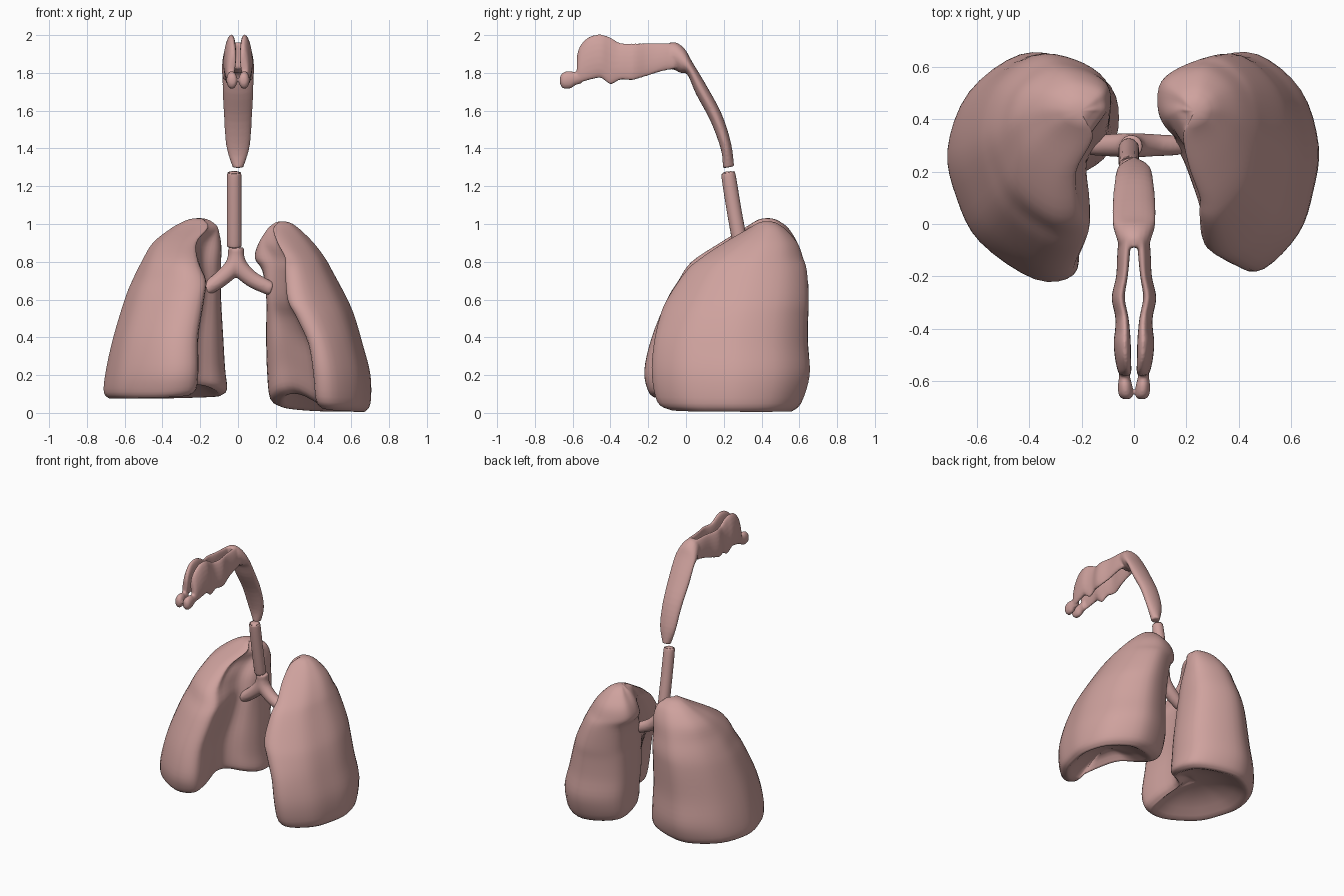
import bpy, bmesh, math
from mathutils import Vector

MAT = bpy.data.materials.new("tissue_pink")
MAT.diffuse_color = (0.62, 0.36, 0.34, 1)


def spline(pts, steps, closed=False):
    """Catmull-Rom through points of any dimension."""
    n, out = len(pts), []
    for i in range(n if closed else n - 1):
        if closed:
            p = [pts[(i + k) % n] for k in (-1, 0, 1, 2)]
        else:
            p = [pts[min(max(i + k, 0), n - 1)] for k in (-1, 0, 1, 2)]
        for s in range(steps):
            t = s / steps
            out.append(tuple(0.5 * (2 * b + (c - a) * t + (2 * a - 5 * b + 4 * c - d) * t * t
                                    + (3 * b - a - 3 * c + d) * t ** 3)
                             for a, b, c, d in zip(*p)))
    if not closed:
        out.append(tuple(pts[-1]))
    return out


def loft(bm, rings):
    """Skin a list of equal-length rings and close both ends."""
    vs = [[bm.verts.new(p) for p in r] for r in rings]
    n = len(vs[0])
    for a, b in zip(vs, vs[1:]):
        for i in range(n):
            bm.faces.new((a[i], a[(i + 1) % n], b[(i + 1) % n], b[i]))
    bm.faces.new(vs[0][::-1])
    bm.faces.new(vs[-1])


def finish(name, bm, voxel=0, smooth=0):
    bmesh.ops.recalc_face_normals(bm, faces=bm.faces[:])
    for f in bm.faces:
        f.smooth = True
    me = bpy.data.meshes.new(name)
    bm.to_mesh(me)
    bm.free()
    me.materials.append(MAT)
    ob = bpy.data.objects.new(name, me)
    bpy.context.collection.objects.link(ob)
    if voxel:
        m = ob.modifiers.new("fuse", "REMESH")
        m.mode, m.voxel_size, m.use_smooth_shade = "VOXEL", voxel, True
        m = ob.modifiers.new("soften", "SMOOTH")
        m.factor, m.iterations = 0.5, smooth
    return ob


def tube(bm, path, steps=5, seg=20):
    """Round tube through (x, y, z, radius) points."""
    pts = spline(path, steps)
    rings = []
    for i, p in enumerate(pts):
        c = Vector(p[:3])
        d = Vector(pts[min(i + 1, len(pts) - 1)][:3]) - Vector(pts[max(i - 1, 0)][:3])
        u = d.cross(Vector((0, 1, 0))).normalized()
        v = d.cross(u).normalized()
        rings.append([c + p[3] * (u * math.cos(a) + v * math.sin(a))
                      for a in (2 * math.pi * k / seg for k in range(seg))])
    loft(bm, rings)


def oval_duct(bm, stations, x_sign=1, lean=0.0, seg=20):
    """Oval duct: stations give top (y, z), bottom (y, z), centre x, half width."""
    rings = []
    for ty, tz, by, bz, x, w in spline(stations, 4):
        ring = []
        for k in range(seg):
            a = 2 * math.pi * k / seg
            t = 0.5 + 0.5 * math.cos(a)
            ring.append((x_sign * (x + w * math.sin(a) + lean * (0.5 - t)),
                         by + (ty - by) * t, bz + (tz - bz) * t))
        rings.append(ring)
    loft(bm, rings)


def lung(name, side, levels, dome, lift):
    """Levels: z, outer x, front edge x, hollow x, back edge x, front y, back y."""
    rings = []
    z0, hx, hy = levels[0][0], levels[2][3], 0.16
    for z, xo, xf, xm, xb, yf, yb in spline(levels, 4):
        h, w, wb = yb - yf, xo - xf, xo - xb
        out = [(xo, yf + .58 * h), (xo - .12 * wb, yf + .83 * h), (xo - .42 * wb, yb - .01 * h),
               (xb + .28 * wb, yb - .03 * h), (xb + .04 * wb, yf + .86 * h), (xb, yf + .68 * h),
               (xb + .35 * (xm - xb), yf + .54 * h), (xm + .02, yf + .42 * h),
               (xf + .01, yf + .18 * h), (xf + .06 * w, yf + .03 * h),
               (xf + .35 * w, yf + .01 * h), (xo - .24 * w, yf + .17 * h), (xo - .07 * w, yf + .36 * h)]
        # lower rim arches up beside the hollow on the inner side
        fade = lift * max(0, 1 - (z - z0) / .45)
        rings.append([Vector((side * x, y, z + fade * math.exp(-((x - hx) / .2) ** 2 - ((y - hy) / .25) ** 2)))
                      for x, y in spline(out, 4, True)])

    def inset(ring, k, dz):
        c = sum(ring, Vector()) / len(ring)
        return [c + (p - c) * k + Vector((0, 0, dz)) for p in ring]

    # hollow diaphragm surface below, rounded apex above
    under = [inset(rings[0], k, dome * d)
             for k, d in ((.08, 1), (.3, .93), (.52, .75), (.72, .45), (.87, .14), (.95, .0))]
    apex = [inset(rings[-1], k, d) for k, d in ((.75, .007), (.45, .012), (.12, .014))]
    bm = bmesh.new()
    loft(bm, under + rings + apex)
    return finish(name, bm)


# lungs
lung("lung_a", -1, [
    (.075, .68, .24, .24, .09, -.17, .60), (.11, .71, .21, .22, .06, -.20, .63),
    (.22, .70, .20, .21, .07, -.22, .655), (.40, .66, .20, .20, .08, -.18, .645),
    (.60, .60, .17, .17, .09, -.10, .65), (.70, .56, .16, .16, .09, -.04, .645),
    (.80, .51, .20, .17, .09, .03, .62), (.90, .45, .21, .15, .09, .18, .59),
    (.98, .35, .15, .10, .11, .31, .54), (1.017, .28, .17, .14, .15, .37, .49)], .09, .08)
lung("lung_b", 1, [
    (.005, .67, .43, .30, .22, -.08, .56), (.05, .70, .40, .27, .17, -.15, .61),
    (.20, .70, .385, .25, .155, -.18, .655), (.36, .66, .36, .23, .15, -.17, .645),
    (.50, .62, .30, .21, .15, -.14, .645), (.60, .58, .25, .18, .15, -.10, .65),
    (.75, .50, .24, .18, .13, .0, .64), (.82, .46, .24, .17, .09, .08, .62),
    (.90, .40, .20, .13, .11, .20, .59), (.97, .33, .18, .14, .16, .32, .53),
    (1.0, .29, .20, .18, .19, .37, .49)], .10, .11)

# windpipe with rounded ends
bm = bmesh.new()
tube(bm, [(-.02, .222, 1.278, .018), (-.02, .223, 1.270, .031), (-.02, .226, 1.25, .038),
          (-.02, .255, 1.07, .039), (-.02, .286, .90, .039), (-.02, .289, .882, .033),
          (-.02, .290, .875, .02)])
finish("windpipe", bm)

# forked bronchi
bm = bmesh.new()
for s in (-1, 1):
    tube(bm, [(-.01, .296, .875, .044), (-.01, .298, .84, .042), (-.01 + s * .015, .30, .775, .047),
              (-.01 + s * .08, .30, .71, .043), (s * .15, .30, .668, .039), (s * .18, .30, .655, .036)])
finish("bronchi", bm, .009, 4)

# throat and paired nasal passages
bm = bmesh.new()
oval_duct(bm, [
    (.255, 1.305, .195, 1.295, 0, .028), (.238, 1.43, .186, 1.39, 0, .062),
    (.190, 1.58, .132, 1.54, 0, .074), (.110, 1.73, .052, 1.69, 0, .082),
    (.032, 1.86, .008, 1.79, 0, .083), (-.005, 1.925, -.03, 1.80, 0, .078),
    (-.05, 1.96, -.06, 1.815, 0, .066), (-.09, 1.96, -.09, 1.82, 0, .056)])
for s in (-1, 1):
    oval_duct(bm, [
        (-.06, 1.955, -.06, 1.82, .036, .022), (-.12, 1.958, -.12, 1.81, .040, .022),
        (-.20, 1.958, -.20, 1.785, .046, .020), (-.28, 1.957, -.28, 1.762, .060, .023),
        (-.35, 1.96, -.35, 1.762, .047, .023), (-.40, 1.988, -.40, 1.738, .044, .026),
        (-.45, 2.003, -.45, 1.772, .045, .031), (-.51, 1.993, -.51, 1.762, .042, .029),
        (-.56, 1.945, -.56, 1.75, .036, .024), (-.578, 1.89, -.578, 1.755, .033, .016)], s, .02)
    # nostril bulb
    oval_duct(bm, [
        (-.55, 1.82, -.55, 1.745, .035, .02), (-.59, 1.805, -.585, 1.735, .036, .022),
        (-.615, 1.81, -.61, 1.718, .034, .027), (-.645, 1.805, -.645, 1.716, .032, .028),
        (-.662, 1.79, -.662, 1.73, .030, .021), (-.668, 1.77, -.668, 1.75, .030, .008)], s)
finish("throat_and_nasal_passages", bm, .007, 3)
